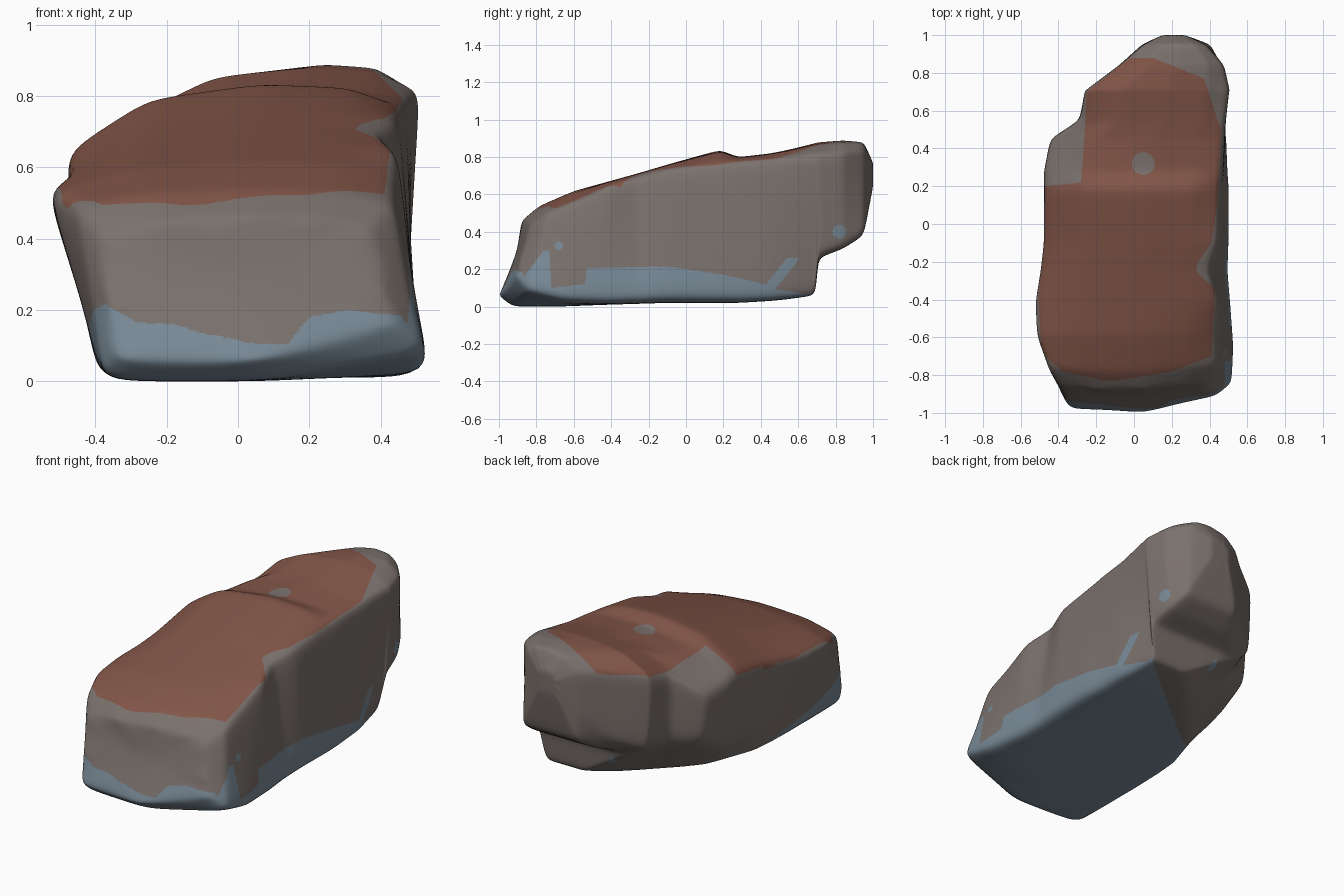
import bpy
import bmesh
from math import hypot
from mathutils import Vector

cube = bpy.data.objects.get("Cube")
if cube:
    bpy.data.objects.remove(cube, do_unlink=True)


def material(name, rgb):
    mat = bpy.data.materials.new(name)
    mat.use_nodes = True
    colour = (*rgb, 1)
    mat.diffuse_color = colour
    mat.node_tree.nodes["Principled BSDF"].inputs["Base Color"].default_value = colour
    return mat


def mix(a, b, t):
    return a + (b - a) * t


def ramp(value, keys):
    """Piecewise linear lookup through (position, result) pairs."""
    if value <= keys[0][0]:
        return keys[0][1]
    for (a, p), (b, q) in zip(keys, keys[1:]):
        if value <= b:
            return mix(p, q, (value - a) / (b - a))
    return keys[-1][1]


# Cross-sections from front to back:
# y, base left, base right, base z, left edge x, z, right edge x, z, crown z
SECTIONS = [
    (-1.05, -.34, .44, .06, -.38, .4, .37, .42, .46),
    (-.95, -.38, .53, 0, -.46, .5, .44, .5, .54),
    (-.7, -.38, .54, 0, -.53, .53, .44, .57, .62),
    (-.42, -.39, .52, .01, -.54, .54, .45, .65, .67),
    (-.25, -.39, .51, .015, -.51, .56, .4, .7, .715),
    (-.1, -.38, .51, .02, -.49, .59, .45, .735, .76),
    (.18, -.26, .51, .02, -.49, .64, .46, .765, .84),
    (.28, -.17, .5, .02, -.49, .62, .47, .78, .8),
    (.45, -.03, .49, .03, -.45, .59, .48, .79, .82),
    (.55, .05, .47, .04, -.29, .71, .49, .8, .84),
    (.69, .2, .44, .06, -.27, .75, .51, .81, .875),
    (.71, -.08, .48, .26, -.26, .76, .51, .81, .88),
    (.84, 0, .46, .31, -.08, .78, .48, .82, .89),
    (.95, .05, .41, .38, .05, .78, .38, .83, .88),
    (1, .15, .27, .64, .15, .73, .27, .75, .77),
]

# Lip of the left wall, which rises toward the back over an undercut
LIP_X = [(-1.04, -.36), (-.95, -.41), (-.7, -.44), (-.1, -.43), (.18, -.42),
         (.28, -.43), (.45, -.43), (.55, -.29), (.71, -.24), (.84, -.08),
         (.95, .04), (1, .15)]
LIP_Z = [(-.7, .22), (-.1, .2), (.05, .14), (.28, .22), (.45, .31), (.71, .32),
         (.84, .4), (.95, .55), (1, .69)]


def ring_points(y, bl, br, zb, xl, zl, xr, zr, crown):
    """Ten points round the stone; the front leans back, bows and lifts at the right."""
    lean = max(0, -y - .4) / .6
    lift = .09 * lean * lean
    outline = [
        (bl, zb), (ramp(y, LIP_X), ramp(y, LIP_Z)), (xl, zl),
        (mix(xl, xr, .25), mix(zl, crown, .78)), (mix(xl, xr, .58), crown),
        (mix(xl, xr, .84), mix(zr, crown, .85)), (xr, zr),
        (mix(br, xr, .5), mix(zb, zr, .5)), (br, zb + lift), (mix(bl, br, .5), zb),
    ]
    return [Vector((x, y + lean * (.3 * z + .15 * abs(x + .07)), z)) for x, z in outline]


# Stone body: loft the sections and close both ends
bm = bmesh.new()
rings = [[bm.verts.new(p) for p in ring_points(*s)] for s in SECTIONS]
for a, b in zip(rings, rings[1:]):
    for i in range(len(a)):
        j = (i + 1) % len(a)
        bm.faces.new((a[i], a[j], b[j], b[i]))
bm.faces.new(rings[0])
bm.faces.new(rings[-1])
bmesh.ops.recalc_face_normals(bm, faces=bm.faces)
mesh = bpy.data.meshes.new("boulder")
bm.to_mesh(mesh)
bm.free()
boulder = bpy.data.objects.new("boulder", mesh)
bpy.context.collection.objects.link(boulder)

# Soften the edges without losing the outline
split = boulder.modifiers.new("split", "SUBSURF")
split.subdivision_type = "SIMPLE"
split.levels = 2
soften = boulder.modifiers.new("soften", "SMOOTH")
soften.factor = .5
soften.iterations = 2
refine = boulder.modifiers.new("refine", "SUBSURF")
refine.levels = 2
bpy.context.view_layer.objects.active = boulder
boulder.select_set(True)
for name in ("split", "soften", "refine"):
    bpy.ops.object.modifier_apply(modifier=name)

# Colours: grey sides, rust top, blue base
for mat in (material("grey stone", (.195, .165, .15)),
            material("rust top", (.223, .091, .065)),
            material("blue base", (.188, .25, .305))):
    mesh.materials.append(mat)

TOP_LEFT = [(-.83, -.15), (-.78, -.38), (-.68, -.49), (-.4, -.505), (.2, -.47),
            (.22, -.28), (.5, -.26), (.7, -.25), (.88, -.02)]
TOP_RIGHT = [(-.83, -.1), (-.78, .2), (-.7, .41), (-.35, .43), (-.25, .33),
             (-.2, .34), (-.1, .41), (.1, .44), (.5, .46), (.77, .37), (.88, .1)]
FRONT_BLUE = [(-.4, .23), (-.28, .165), (-.17, .16), (-.1, .135), (.05, .105),
              (.14, .105), (.2, .18), (.3, .2), (.5, .18)]
RIGHT_BLUE = [(-.89, .13), (-.76, .3), (-.73, .3), (-.72, .1), (-.54, .12),
              (-.53, .205), (-.1, .215), (.2, .17), (.42, .12), (.5, .09), (.68, .06)]
LEFT_BLUE = [(-.95, .23), (-.6, .12), (-.2, .05), (.1, 0)]


def is_rust(c, n):
    inside = -.83 < c.y < .88 and ramp(c.y, TOP_LEFT) < c.x < ramp(c.y, TOP_RIGHT)
    bare_spot = hypot(c.x - .05, c.y - .32) < .06
    return n.z > .2 and inside and not bare_spot


def is_blue(c, n):
    # Small spots on the right wall and under the back overhang
    if c.x > .3 and (hypot(c.y - .82, c.z - .4) < .037 or hypot(c.y + .68, c.z - .325) < .022):
        return True
    if n.z < 0 and c.z < .32 and hypot(c.x, c.y - .68) < .025:
        return True
    # Slanting streak on the right wall
    if c.x > .3 and c.z < .26 and abs(c.y - .45 - .77 * (c.z - .1)) < .035:
        return True
    if n.z < -.6:
        return c.z < .15 and c.y - .8 * c.x < .33
    if n.y < -.6:
        return c.z < ramp(c.x, FRONT_BLUE)
    if n.x > 0:
        return c.z < ramp(c.y, RIGHT_BLUE) and c.y < .69
    return c.z < ramp(c.y, LEFT_BLUE)


def colour_at(c, n):
    return 1 if is_rust(c, n) else 2 if is_blue(c, n) else 0


# Split the faces along each colour border so that it runs cleanly, then paint
bm = bmesh.new()
bm.from_mesh(mesh)
border = [f for f in bm.faces if len({colour_at(v.co, f.normal) for v in f.verts}) > 1]
border_edges = list({e for f in border for e in f.edges})
bmesh.ops.subdivide_edges(bm, edges=border_edges, cuts=3, use_grid_fill=True)
bm.normal_update()
for face in bm.faces:
    face.material_index = colour_at(face.calc_center_median(), face.normal)
bm.to_mesh(mesh)
bm.free()

bpy.ops.object.shade_smooth_by_angle()
